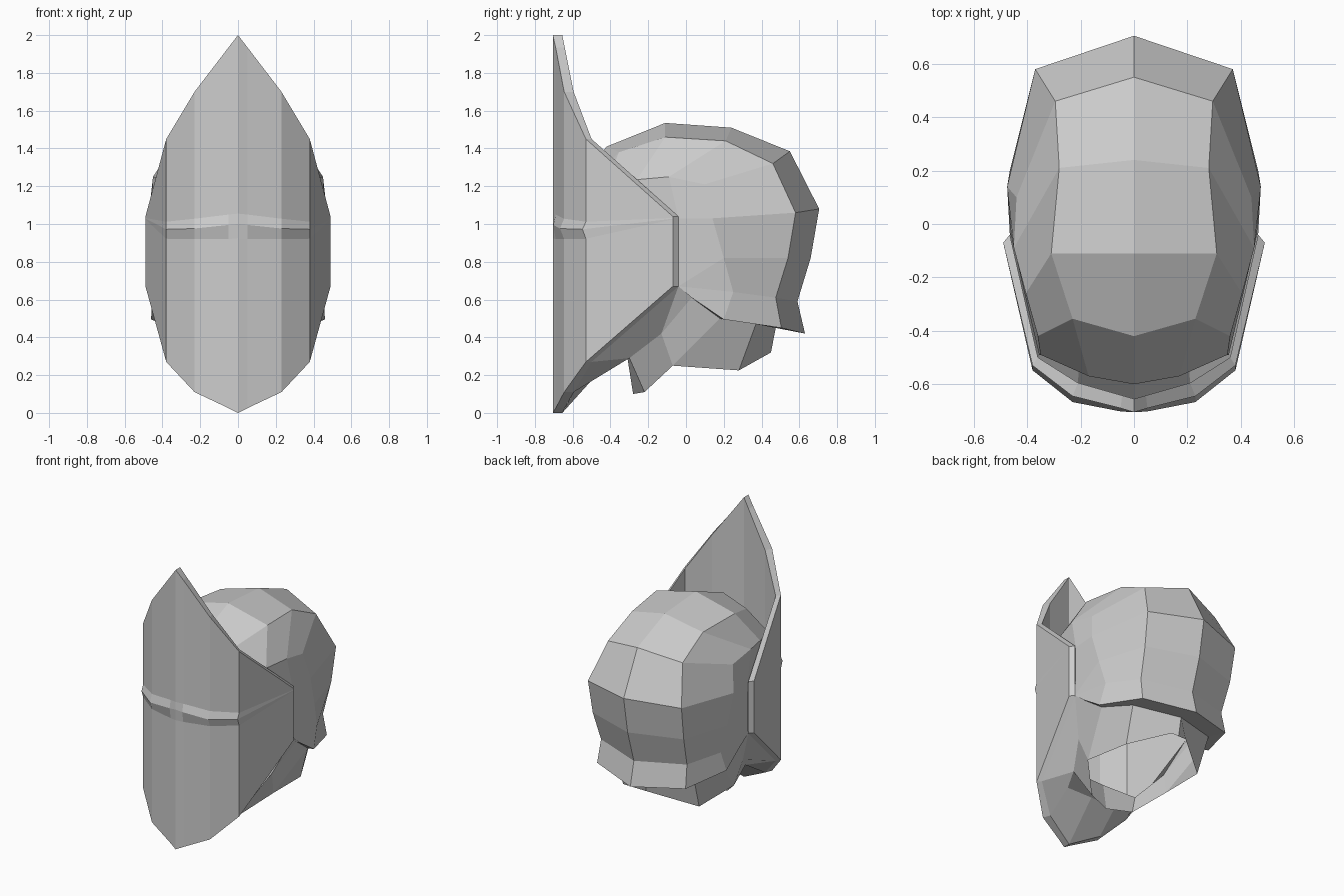
import bpy, bmesh

if "Cube" in bpy.data.objects:
    bpy.data.objects.remove(bpy.data.objects["Cube"])

grey = bpy.data.materials.new("plain grey")
grey.diffuse_color = (0.604, 0.604, 0.604, 1)
grey.use_nodes = True
grey.node_tree.nodes["Principled BSDF"].inputs["Base Color"].default_value = grey.diffuse_color


def build(name, faces):
    """Mesh from half-model faces (tuples of points), mirrored across x = 0."""
    bm = bmesh.new()
    for face in faces:
        for side in (1, -1):
            bm.faces.new([bm.verts.new((p[0] * side, p[1], p[2])) for p in face])
    bmesh.ops.remove_doubles(bm, verts=bm.verts, dist=0.0005)
    bmesh.ops.recalc_face_normals(bm, faces=bm.faces)
    mesh = bpy.data.meshes.new(name)
    bm.to_mesh(mesh)
    bm.free()
    mesh.materials.append(grey)
    ob = bpy.data.objects.new(name, mesh)
    bpy.context.collection.objects.link(ob)
    return ob


def strip(a, b):
    """Quads between two rows of equal length."""
    return [(a[i], a[i + 1], b[i + 1], b[i]) for i in range(len(a) - 1)]


# Mask plate: x, y, bottom z, top z, ridge bottom/edge/top z, ridge outset
columns = [
    (0.00, -0.705, 0.000, 2.000, 0.925, 1.000, 1.055, 0.000),
    (0.05, -0.690, 0.025, 1.935, 0.920, 0.995, 1.050, 0.012),
    (0.23, -0.645, 0.110, 1.700, 0.920, 0.976, 1.028, 0.022),
    (0.38, -0.530, 0.270, 1.450, 0.922, 0.972, 1.012, 0.018),
    (0.49, -0.070, 0.670, 1.040, 1.024, 1.028, 1.032, 0.000),
]
inner_xy = [(0, -0.655), (0.045, -0.642), (0.21, -0.595),
            (0.36, -0.50), (0.465, -0.04)]
outer = [[(x, y, z0), (x, y, r0), (x, y - out, r1), (x, y, r2), (x, y, z1)]
         for x, y, z0, z1, r0, r1, r2, out in columns]
inner = [[(x, y, c[2]), (x, y, c[3])] for (x, y), c in zip(inner_xy, columns)]
faces = []
for i in range(4):
    faces += strip(outer[i], outer[i + 1])
    faces += strip(inner[i], inner[i + 1])
    for k in (0, -1):                                    # top and bottom rims
        faces.append((outer[i][k], outer[i + 1][k], inner[i + 1][k], inner[i][k]))
faces.append(tuple(outer[4]) + (inner[4][1], inner[4][0]))  # side rim
build("mask_plate", faces)

# Dome: three front-to-back lines, from centre to side
crown = [(0, -0.60, 1.18), (0, -0.42, 1.41), (0, -0.11, 1.535), (0, 0.24, 1.51),
         (0, 0.55, 1.385), (0, 0.705, 1.08), (0, 0.66, 0.82), (0, 0.59, 0.59),
         (0, 0.63, 0.42)]
shoulder = [(0.17, -0.57, 1.15), (0.23, -0.355, 1.38), (0.31, -0.11, 1.46),
            (0.28, 0.21, 1.44), (0.295, 0.46, 1.32), (0.37, 0.58, 1.06),
            (0.36, 0.54, 0.82), (0.34, 0.475, 0.61), (0.35, 0.505, 0.45)]
side = [(0.35, -0.49, 1.08), (0.36, -0.42, 1.22), (0.405, -0.26, 1.235),
        (0.45, -0.09, 1.25), (0.44, 0.10, 1.21), (0.475, 0.14, 1.03),
        (0.465, 0.20, 0.82), (0.45, 0.25, 0.64), (0.46, 0.20, 0.495)]
temple = [(0.355, -0.49, 1.00), (0.405, -0.28, 1.02), (0.46, -0.04, 1.03)]
ear, lobe = (0.465, -0.04, 0.67), (0.455, 0.03, 0.61)
faces = strip(crown, shoulder) + strip(shoulder, side)
faces += strip(side[1:4], temple)
faces += [(side[0], side[1], temple[0]),
          (side[3], side[4], side[5], temple[2]),
          (side[5], side[6], ear, temple[2]),
          (side[6], side[7], ear),
          (side[7], side[8], lobe, ear)]

# Skirt underside, running in to the top of the neck
skirt = [crown[8], shoulder[8], side[8], lobe]
neck = [(0, 0.475, 0.45), (0.32, 0.37, 0.47), (0.425, 0.18, 0.50), (0.44, 0.03, 0.61)]
faces += strip(skirt, neck)
build("helmet_dome", faces)

# Jaw: from the lower rim of the mask in to the throat, chin and open-ended neck
rim = [inner[i][0] for i in (0, 2, 3, 4)]
throat = [(0, -0.43, 0.25), (0.20, -0.43, 0.25), (0.26, -0.30, 0.29),
          (0.36, -0.13, 0.42)]
chin = [(0, -0.28, 0.10), (0.17, -0.22, 0.11), (0.33, -0.07, 0.25),
        (0.30, 0.28, 0.225), (0.06, 0.45, 0.32), (0, 0.45, 0.32)]
chin_top = (0, -0.31, 0.29)
faces = strip(rim, throat)
faces += [(rim[3], neck[3], throat[3]),
          (throat[0], throat[1], throat[2], chin_top),
          (chin_top, throat[2], chin[1], chin[0]),
          (throat[2], throat[3], chin[2], chin[1]),
          (throat[3], neck[3], neck[2], chin[2]),
          (neck[2], neck[1], chin[3], chin[2]),
          (neck[1], neck[0], chin[5], chin[4], chin[3])]
build("jaw_and_neck", faces)
